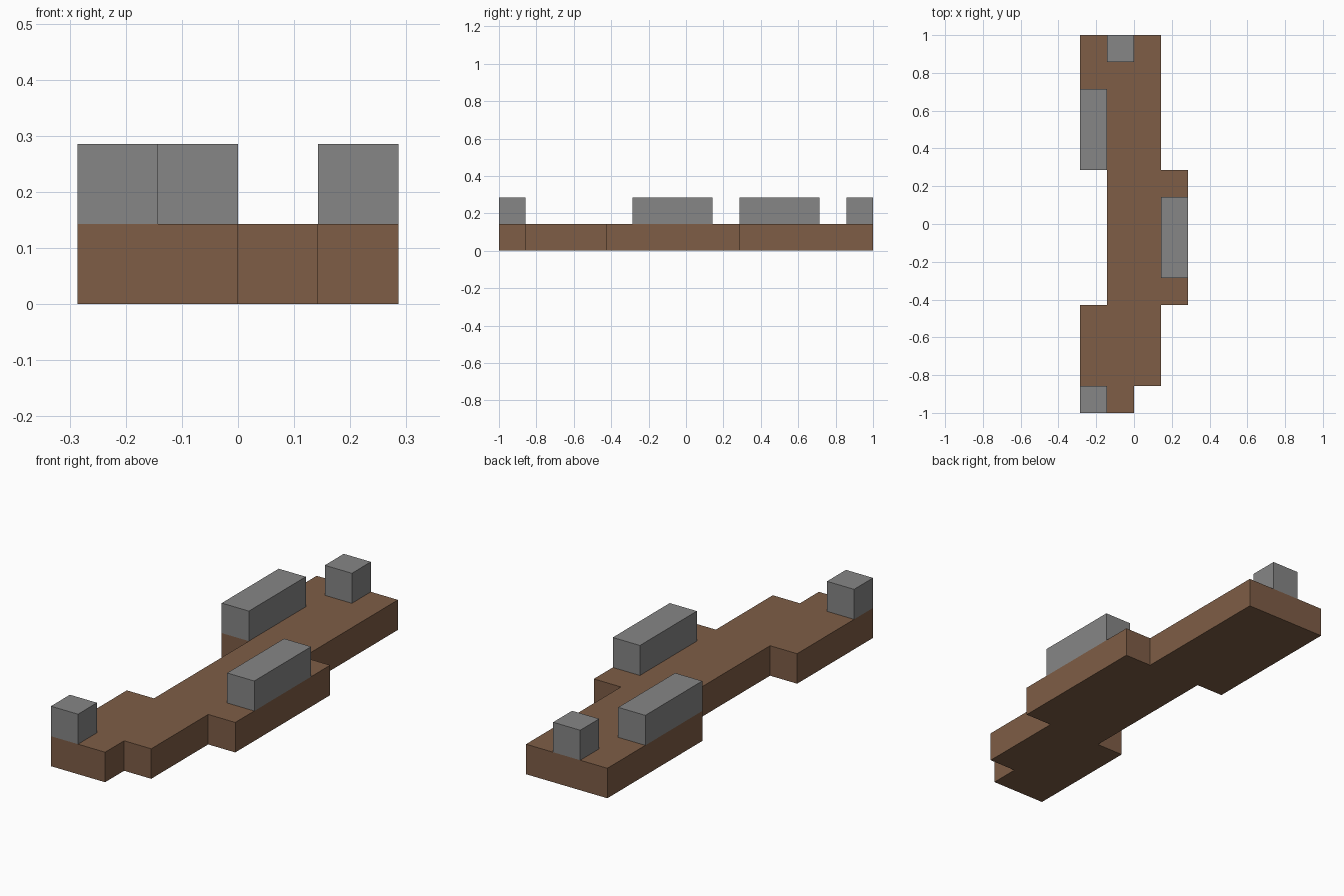
import bpy
import bmesh

U = 1 / 7  # one grid cell

cube = bpy.data.objects.get("Cube")
if cube:
    bpy.data.objects.remove(cube, do_unlink=True)


def make_material(name, rgb):
    mat = bpy.data.materials.new(name)
    mat.use_nodes = True
    color = (*rgb, 1)
    mat.diffuse_color = color
    mat.node_tree.nodes["Principled BSDF"].inputs["Base Color"].default_value = color
    return mat


def extruded(name, outline, z, mat):
    """Raise a flat outline, given in grid cells, into a block one cell tall."""
    bm = bmesh.new()
    face = bm.faces.new([bm.verts.new((x * U, y * U, z * U)) for x, y in outline])
    top = bmesh.ops.extrude_face_region(bm, geom=[face])["geom"]
    bmesh.ops.translate(bm, vec=(0, 0, U),
                        verts=[v for v in top if isinstance(v, bmesh.types.BMVert)])
    bmesh.ops.recalc_face_normals(bm, faces=bm.faces)
    mesh = bpy.data.meshes.new(name)
    bm.to_mesh(mesh)
    bm.free()
    mesh.materials.append(mat)
    obj = bpy.data.objects.new(name, mesh)
    bpy.context.collection.objects.link(obj)
    return obj


brown = make_material("earth brown", (0.21, 0.11, 0.061))
gray = make_material("stone gray", (0.238, 0.238, 0.238))

# Stepped path slab
path = [(-2, -7), (0, -7), (0, -6), (1, -6), (1, -3), (2, -3), (2, 2), (1, 2),
        (1, 7), (-2, 7), (-2, 2), (-1, 2), (-1, -3), (-2, -3)]
extruded("path_slab", path, 0, brown)

# Blocks on the path: left cell, front cell, length
blocks = {
    "front_block": (-2, -7, 1),
    "left_wall": (1, -2, 3),
    "right_wall": (-2, 2, 3),
    "back_block": (-1, 6, 1),
}
for name, (x, y, length) in blocks.items():
    corners = [(x, y), (x + 1, y), (x + 1, y + length), (x, y + length)]
    extruded(name, corners, 1, gray)
